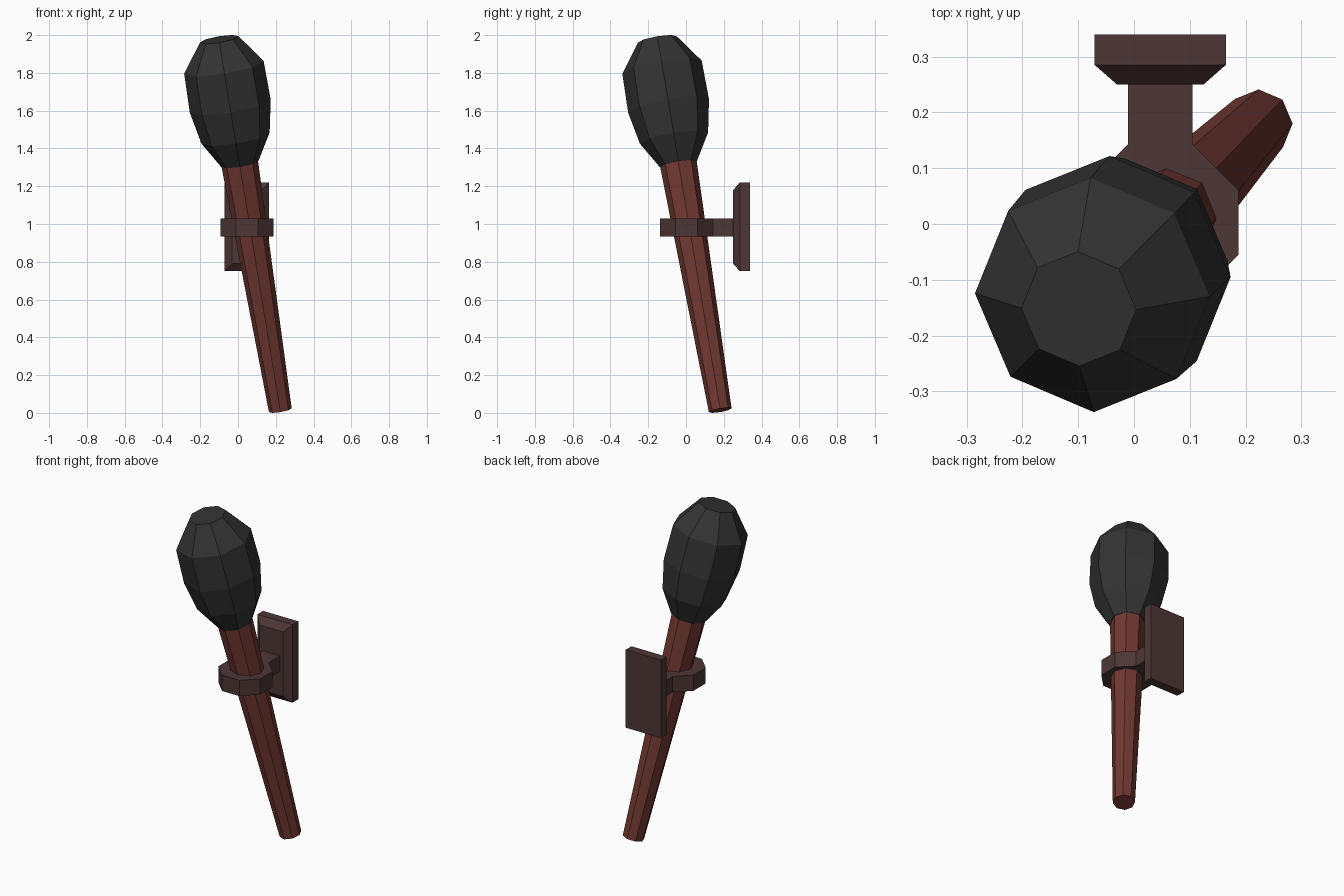
import bpy, bmesh, math
from mathutils import Vector

cube = bpy.data.objects.get("Cube")
if cube:
    bpy.data.objects.remove(cube, do_unlink=True)


def material(name, rgb):
    m = bpy.data.materials.new(name)
    m.use_nodes = True
    m.diffuse_color = (*rgb, 1)
    m.node_tree.nodes["Principled BSDF"].inputs["Base Color"].default_value = (*rgb, 1)
    return m


wood = material("red brown wood", (0.165, 0.04, 0.032))
iron = material("dark iron", (0.076, 0.037, 0.037))
pitch = material("charred black", (0.033, 0.033, 0.033))


def loft(name, rings, mat):
    """Flat-shaded closed solid through matching rings of points."""
    bm = bmesh.new()
    loops = [[bm.verts.new(p) for p in ring] for ring in rings]
    for a, b in zip(loops, loops[1:]):
        for i in range(len(a)):
            j = (i + 1) % len(a)
            bm.faces.new((a[i], a[j], b[j], b[i]))
    bm.faces.new(loops[0][::-1])
    bm.faces.new(loops[-1])
    bmesh.ops.recalc_face_normals(bm, faces=bm.faces)
    me = bpy.data.meshes.new(name)
    bm.to_mesh(me)
    bm.free()
    me.materials.append(mat)
    ob = bpy.data.objects.new(name, me)
    bpy.context.collection.objects.link(ob)
    return ob


# Leaning torch axis
foot = Vector((0.224, 0.181, 0.014))
tip = Vector((-0.099, -0.152, 1.977))
axis = tip - foot
lean = Vector((0, 0, 1)).rotation_difference(axis)


def tilted_ring(z, r):
    centre = foot + axis * ((z - foot.z) / axis.z)
    return [centre + lean @ Vector((r * math.cos(k * math.pi / 4), r * math.sin(k * math.pi / 4), 0))
            for k in range(8)]


# Tapered octagonal handle and bulging head
loft("handle", [tilted_ring(foot.z, 0.061), tilted_ring(1.32, 0.098)], wood)
head_profile = [(1.318, 0.1), (1.455, 0.183), (1.625, 0.217), (1.83, 0.213), (tip.z, 0.104)]
loft("head", [tilted_ring(z, r) for z, r in head_profile], pitch)

# Wall bracket: octagonal collar drawn out into a stem at the back
cx, apothem, plate_front = 0.047, 0.14, 0.25
half_side = apothem * math.tan(math.pi / 8)
radius = math.hypot(apothem, half_side)
outline = [(cx + radius * math.cos(a), 0.003 + radius * math.sin(a))
           for a in (math.pi / 8 + k * math.pi / 4 for k in range(8))]
outline[2:2] = [(cx + half_side, plate_front), (cx - half_side, plate_front)]
loft("bracket_collar", [[(x, y, z) for x, y in outline] for z in (0.935, 1.03)], iron)


# Wall plate with a chamfered front edge
def plate_ring(y, inset):
    w, h = 0.1175 - inset, 0.235 - inset
    return [(cx + sx * w, y, 0.985 + sz * h) for sx, sz in ((-1, -1), (1, -1), (1, 1), (-1, 1))]


loft("wall_plate", [plate_ring(plate_front, 0.04), plate_ring(0.285, 0), plate_ring(0.34, 0)], iron)
